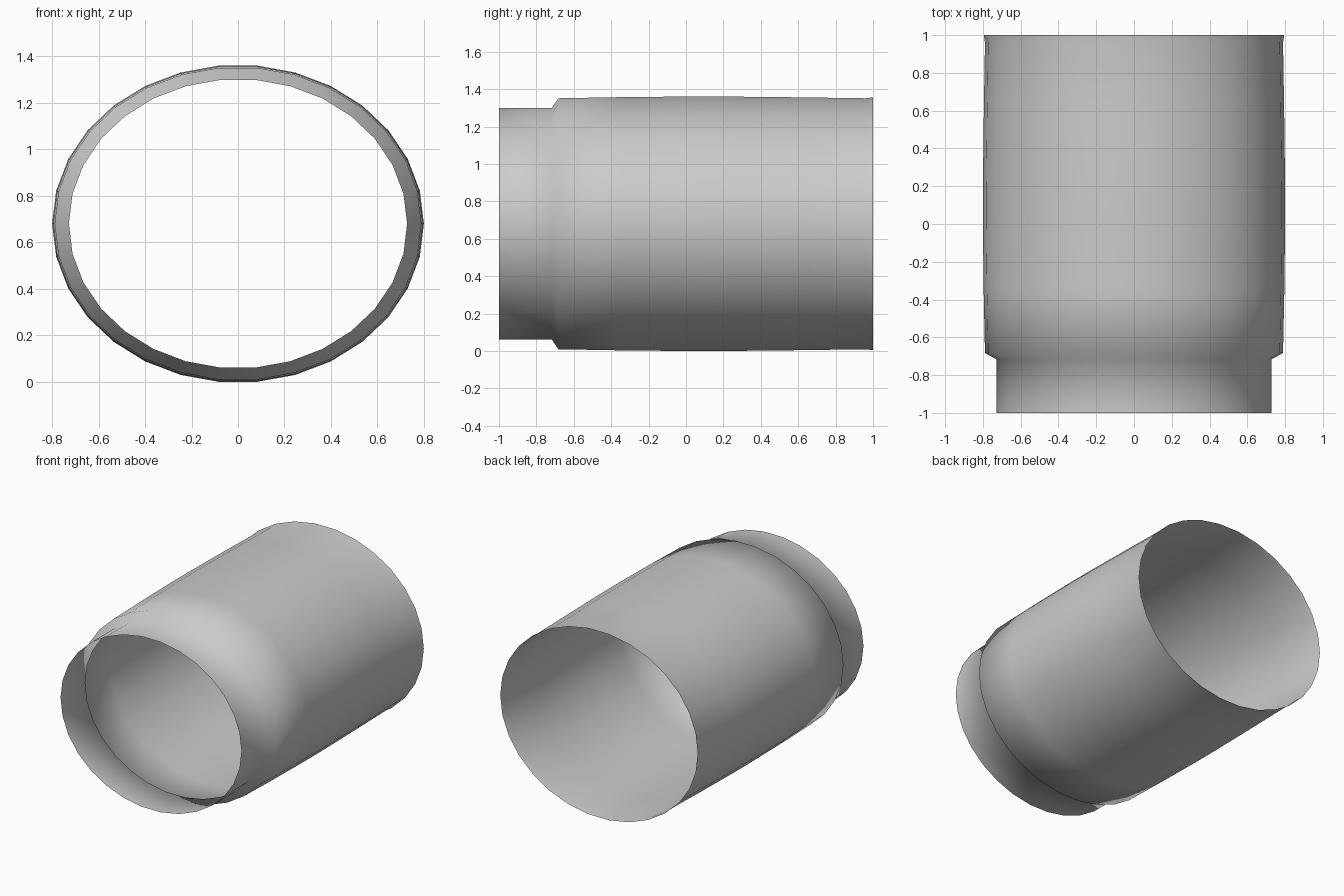
import bpy, bmesh, math

if "Cube" in bpy.data.objects:
    bpy.data.objects.remove(bpy.data.objects["Cube"])

SIDES = 30
FLATTEN = 0.855      # height to width ratio of the oval section
CENTRE_Z = 0.68

# (y, half width): narrow neck, shoulder, gently bulging body, small rear lip
PROFILE = [(-1.0, 0.728), (-0.717, 0.728), (-0.683, 0.789), (-0.35, 0.796),
           (0.0, 0.80), (0.2, 0.80), (0.6, 0.795), (0.96, 0.789), (1.0, 0.795)]


def oval_ring(bm, y, r):
    ring = []
    for i in range(SIDES):
        a = 2 * math.pi * i / SIDES
        ring.append(bm.verts.new((r * math.cos(a), y, CENTRE_Z + FLATTEN * r * math.sin(a))))
    return ring


# Open, single-walled tube sleeve
bm = bmesh.new()
rings = [oval_ring(bm, y, r) for y, r in PROFILE]
for a, b in zip(rings, rings[1:]):
    for i in range(SIDES):
        j = (i + 1) % SIDES
        face = bm.faces.new((a[i], a[j], b[j], b[i]))
        face.smooth = True

# Rest the lowest edge on the ground
low = min(v.co.z for v in bm.verts)
bmesh.ops.translate(bm, verts=bm.verts, vec=(0, 0, -low))

mesh = bpy.data.meshes.new("tube_sleeve")
bm.to_mesh(mesh)
bm.free()
bpy.context.collection.objects.link(bpy.data.objects.new("tube_sleeve", mesh))
